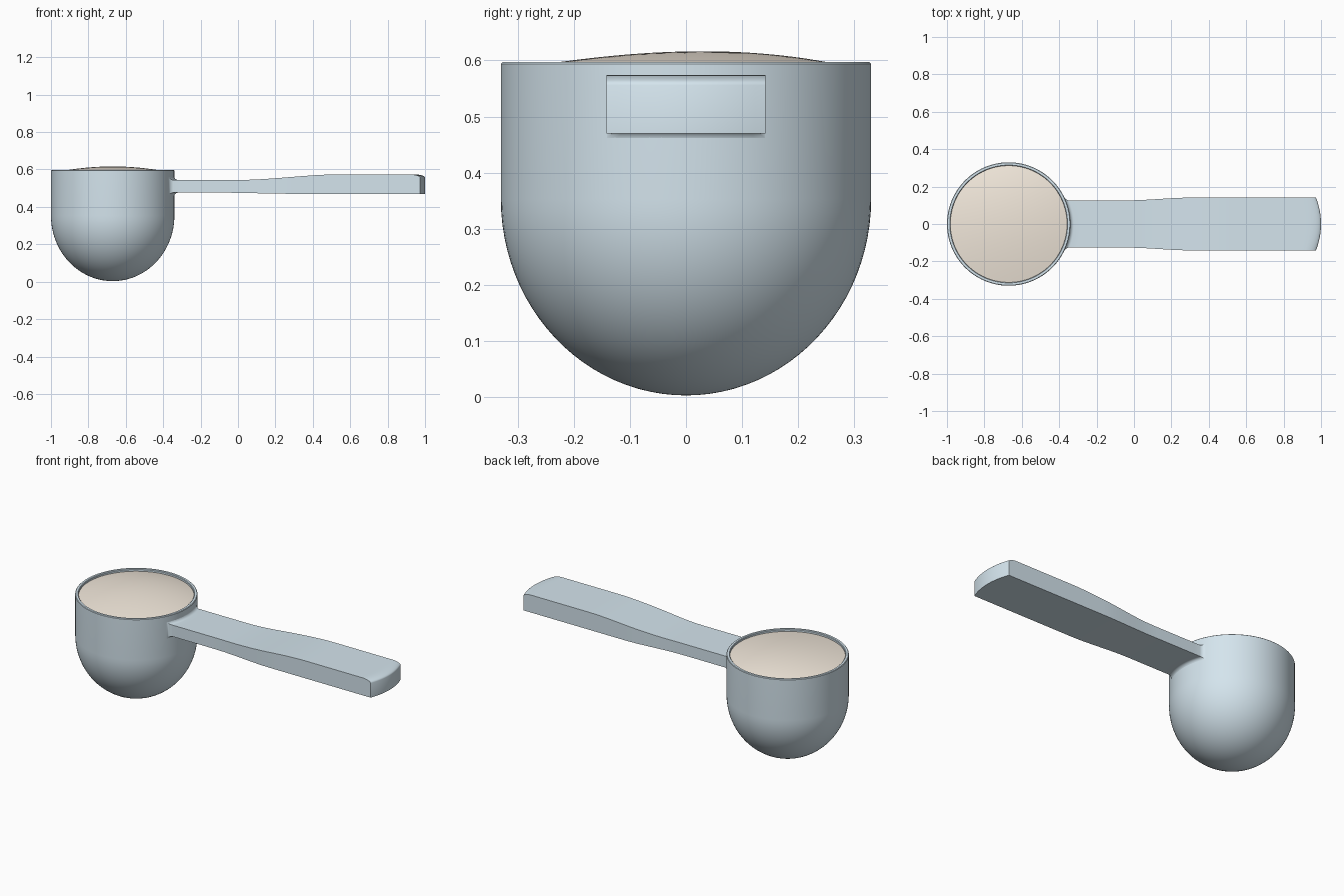
import bpy, bmesh
from math import sin, cos, pi, sqrt

if "Cube" in bpy.data.objects:
    bpy.data.objects.remove(bpy.data.objects["Cube"])

CX, R, RIM = -0.67, 0.33, 0.597


def material(name, color):
    m = bpy.data.materials.new(name)
    m.diffuse_color = (*color, 1)
    m.use_nodes = True
    m.node_tree.nodes["Principled BSDF"].inputs["Base Color"].default_value = m.diffuse_color
    return m


def finish(bm, name, mat, angle=0.6):
    bmesh.ops.remove_doubles(bm, verts=bm.verts, dist=1e-5)
    bmesh.ops.recalc_face_normals(bm, faces=bm.faces)
    me = bpy.data.meshes.new(name)
    bm.to_mesh(me)
    bm.free()
    ob = bpy.data.objects.new(name, me)
    bpy.context.collection.objects.link(ob)
    me.materials.append(mat)
    bpy.ops.object.select_all(action='DESELECT')
    ob.select_set(True)
    bpy.context.view_layer.objects.active = ob
    bpy.ops.object.shade_smooth_by_angle(angle=angle)
    return ob


def revolve(profile, name, mat, shape=None, n=96):
    bm = bmesh.new()
    vs = [bm.verts.new((r, 0, z)) for r, z in profile]
    es = [bm.edges.new(p) for p in zip(vs, vs[1:])]
    bmesh.ops.spin(bm, geom=vs + es, cent=(0, 0, 0), axis=(0, 0, 1),
                   angle=2 * pi, steps=n, use_duplicate=False)
    for v in bm.verts:
        if shape:
            v.co.z += shape(v.co.x, v.co.y)
        v.co.x += CX
    return finish(bm, name, mat)


def smooth(a, b, x):
    t = min(max((x - a) / (b - a), 0), 1)
    return t * t * (3 - 2 * t)


blue = material("scoop_blue", (0.66, 0.78, 0.85))
tan = material("powder_tan", (0.89, 0.81, 0.71))

# Cup: round bottom, straight wall, thin rim, hollow inside
N = 24
outer = [(R * sin(i / N * pi / 2), 0.353 - 0.35 * cos(i / N * pi / 2)) for i in range(N + 1)]
rim = [(R, RIM - 0.003), (R - 0.003, RIM), (0.315, RIM), (0.312, RIM - 0.003)]
inner = [(0.312 * cos(i / N * pi / 2), 0.353 - 0.332 * sin(i / N * pi / 2)) for i in range(N + 1)]
revolve(outer + rim + inner, "cup", blue)

# Powder: shallow, slightly uneven mound
mound = [(0.312 * i / 16, 0.584 + 0.032 * (1 - (i / 16) ** 2)) for i in range(17)]
revolve(mound + [(0.312, 0.57), (0, 0.57)], "powder", tan,
        lambda x, y: 0.02 * y * (1 - (x * x + y * y) / 0.0975))

# Handle: stations along x, fillet at the cup, bowed far end
FIL = 0.02
stations = [-0.34 + FIL * (1 - cos(k * pi / 12)) for k in range(7)]
stations += [-0.32 + 1.24 * k / 40 for k in range(1, 41)]
stations += [0.94, 0.955, 0.97, 0.98, 0.988, 0.994, 0.998, 1.0]
M = 16
bm = bmesh.new()
rings = []
for s in stations:
    d = min(s + 0.34, FIL)
    flare = FIL - sqrt(max(FIL ** 2 - (FIL - d) ** 2, 0))
    half = 0.126 + 0.0155 * smooth(-0.05, 0.32, s) + flare
    top = 0.544 + 0.030 * smooth(0, 0.55, s) + flare
    q = max(s - 0.94, 0) / 0.06
    top -= 0.018 * (1 - sqrt(max(1 - q * q, 0)))
    bot = 0.476 - 0.006 * smooth(-0.1, 0.3, s) - flare
    near, far = 1 - smooth(-0.34, -0.1, s), smooth(0.7, 1.0, s)

    def point(j, z):
        y = half * (2 * j / M - 1)
        dx = near * (sqrt(R * R - y * y) - R - 0.001) - far * 0.027 * (y / half) ** 2
        return bm.verts.new((s + dx, y, z))

    rings.append([point(j, bot) for j in range(M + 1)] +
                 [point(j, top) for j in range(M, -1, -1)])
n = 2 * M + 2
for a, b in zip(rings, rings[1:]):
    for k in range(n):
        bm.faces.new((a[k], a[(k + 1) % n], b[(k + 1) % n], b[k]))
e = rings[-1]
for j in range(M):
    bm.faces.new((e[j], e[j + 1], e[n - 2 - j], e[n - 1 - j]))
finish(bm, "handle", blue)
